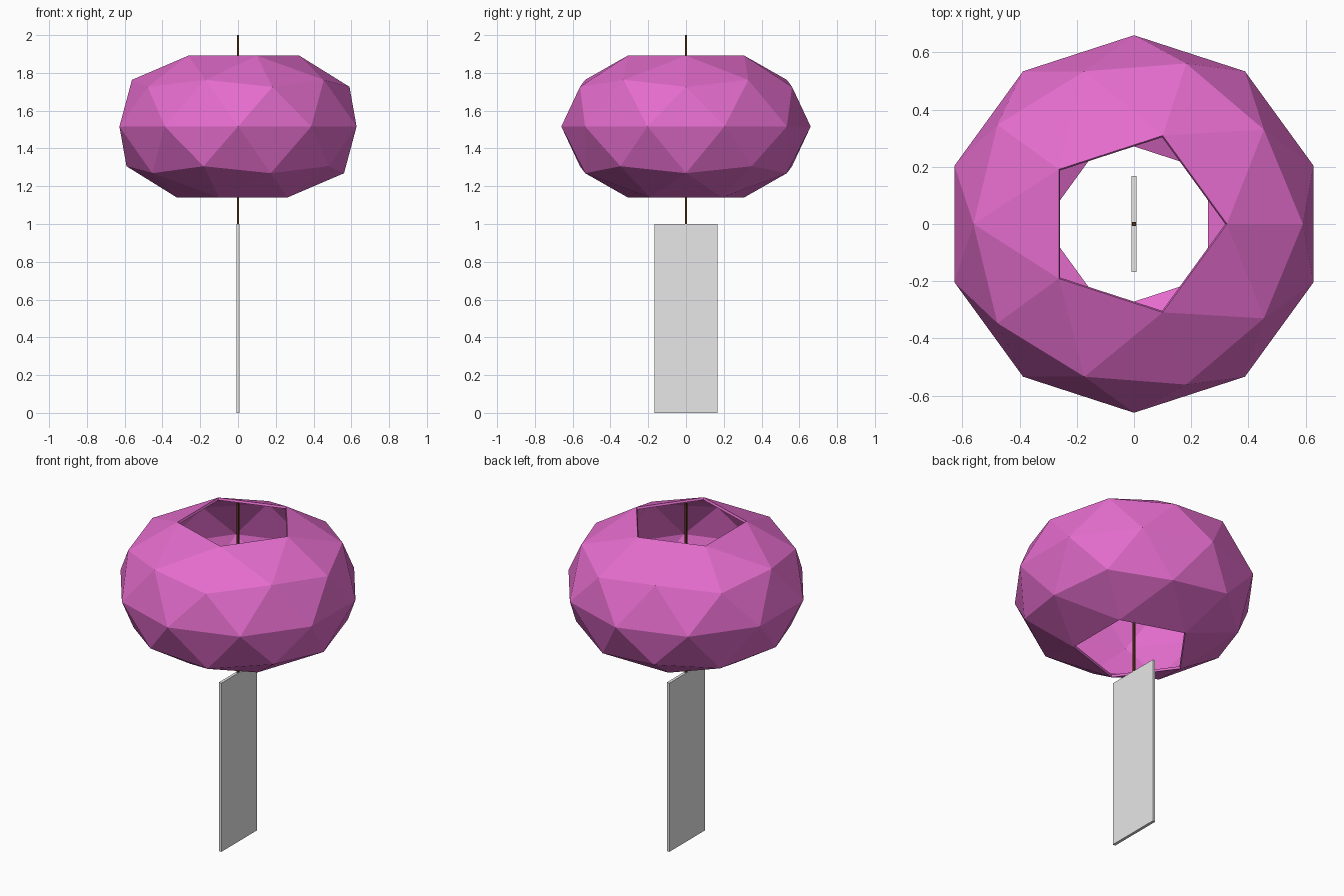
import bpy
import bmesh
from mathutils import Vector

cube = bpy.data.objects.get("Cube")
if cube:
    bpy.data.objects.remove(cube, do_unlink=True)


def make_material(name, rgb):
    mat = bpy.data.materials.new(name)
    mat.use_nodes = True
    color = (*rgb, 1.0)
    mat.diffuse_color = color
    mat.node_tree.nodes["Principled BSDF"].inputs["Base Color"].default_value = color
    return mat


def make_object(name, bm, mat):
    mesh = bpy.data.meshes.new(name)
    bm.to_mesh(mesh)
    bm.free()
    mesh.materials.append(mat)
    obj = bpy.data.objects.new(name, mesh)
    bpy.context.collection.objects.link(obj)
    return obj


def make_box(name, size, center, mat):
    bm = bmesh.new()
    bmesh.ops.create_cube(bm, size=1)
    bmesh.ops.scale(bm, vec=size, verts=bm.verts)
    bmesh.ops.translate(bm, vec=center, verts=bm.verts)
    return make_object(name, bm, mat)


pink = make_material("pink", (0.78, 0.152, 0.61))
brown = make_material("dark brown", (0.09, 0.03, 0.007))
paper = make_material("light grey", (0.8, 0.8, 0.8))

RADIUS, HALF_HEIGHT, CENTER_Z = 0.66, 0.47, 1.516
RIM_RADIUS, RIM_HEIGHT = 0.325, 0.375

# Faceted bell: flattened icosphere with its poles opened
bm = bmesh.new()
bmesh.ops.create_icosphere(bm, subdivisions=2, radius=1)
poles = [v for v in bm.verts if abs(v.co.z) > 0.95]
bmesh.ops.delete(bm, geom=poles, context='VERTS')
for v in bm.verts:
    if abs(v.co.z) > 0.7:
        # Rim corners sit slightly inside the ellipsoid
        flat = Vector((v.co.x, v.co.y, 0)).normalized() * RIM_RADIUS
        v.co = (flat.x, flat.y, RIM_HEIGHT if v.co.z > 0 else -RIM_HEIGHT)
    else:
        v.co = (v.co.x * RADIUS, v.co.y * RADIUS, v.co.z * HALF_HEIGHT)
bmesh.ops.translate(bm, vec=(0, 0, CENTER_Z), verts=bm.verts)
bell = make_object("bell_shell", bm, pink)
shell = bell.modifiers.new("wall", 'SOLIDIFY')
shell.thickness = 0.014
shell.offset = -1

# Cord through the bell and the hanging paper strip
make_box("cord", (0.013, 0.013, 1.0), (0, 0, 1.5), brown)
make_box("paper_strip", (0.017, 0.335, 1.0), (0, 0, 0.5), paper)
